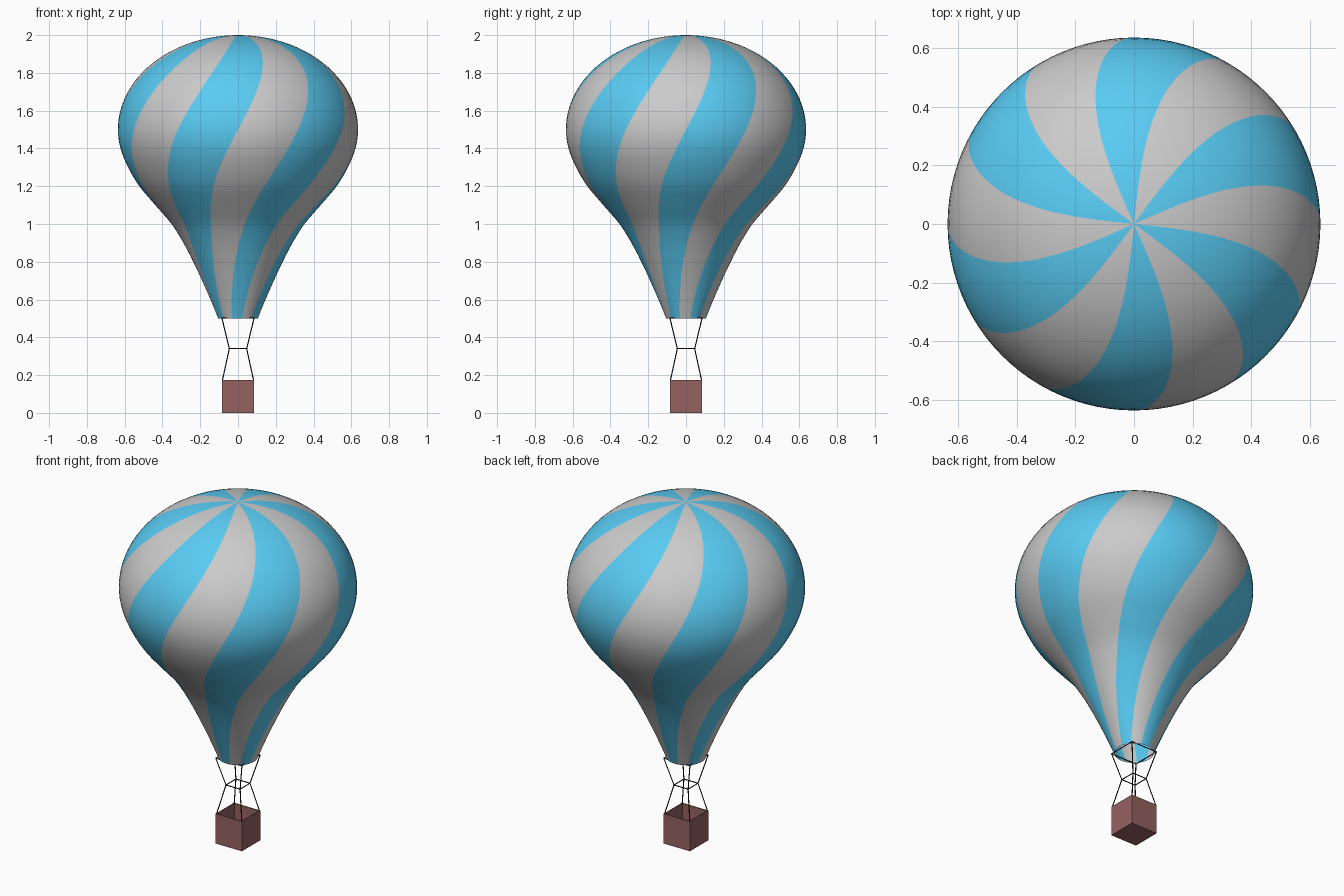
import bpy, bmesh
from math import sin, cos, pi, radians

if "Cube" in bpy.data.objects:
    bpy.data.objects.remove(bpy.data.objects["Cube"])


def material(name, rgb):
    m = bpy.data.materials.new(name)
    m.diffuse_color = (*rgb, 1)
    m.use_nodes = True
    m.node_tree.nodes["Principled BSDF"].inputs["Base Color"].default_value = m.diffuse_color
    return m


def link(name, data):
    ob = bpy.data.objects.new(name, data)
    bpy.context.collection.objects.link(ob)
    return ob


blue = material("blue_fabric", (0.1, 0.6, 0.9))
grey = material("grey_fabric", (0.8, 0.8, 0.8))
brown = material("basket_brown", (0.3, 0.12, 0.12))
black = material("rope_black", (0.01, 0.01, 0.01))

# Envelope profile: flared neck, smoothly interpolated, under an elliptical dome
R, Z_MID, STEP = 0.636, 1.5, 4
neck = [(0.105, 0.5), (0.146, 0.6), (0.19, 0.7), (0.237, 0.8), (0.289, 0.9), (0.352, 1.0),
        (0.438, 1.1), (0.522, 1.2), (0.582, 1.3), (0.622, 1.4), (R, Z_MID)]
ext = [(0.068, 0.4)] + neck + [(0.622, 1.6)]
profile = []
for p0, p1, p2, p3 in zip(ext, ext[1:], ext[2:], ext[3:]):
    for k in range(STEP):
        t = k / STEP
        profile.append(tuple(0.5 * (2 * b + (c - a) * t + (2 * a - 5 * b + 4 * c - d) * t * t
                                    + (3 * b - a - 3 * c + d) * t ** 3)
                             for a, b, c, d in zip(p0, p1, p2, p3)))
DOME = 24
profile += [(R * cos(pi / 2 * k / DOME), Z_MID + 0.5 * sin(pi / 2 * k / DOME)) for k in range(DOME)]

# Envelope surface: columns twist 48 degrees per unit of height, 12 stripes
STRIPES, PER = 12, 8
N = STRIPES * PER
bm = bmesh.new()
rings = []
for r, z in profile:
    start = radians(-6 - 48 * (2 - z))
    rings.append([bm.verts.new((r * sin(start + 2 * pi * j / N), -r * cos(start + 2 * pi * j / N), z))
                  for j in range(N)])
apex = bm.verts.new((0, 0, 2))
for j in range(N):
    k = (j + 1) % N
    faces = [bm.faces.new((a[j], a[k], b[k], b[j])) for a, b in zip(rings, rings[1:])]
    faces.append(bm.faces.new((rings[-1][j], rings[-1][k], apex)))
    for f in faces:
        f.material_index = (j // PER) % 2
        f.smooth = True
me = bpy.data.meshes.new("envelope")
bm.to_mesh(me)
bm.free()
me.materials.append(blue)
me.materials.append(grey)
link("envelope", me)

# Basket: open-topped box with thin walls
W, H = 0.086, 0.175
bm = bmesh.new()
bmesh.ops.create_cube(bm, size=1)
for v in bm.verts:
    v.co = (v.co.x * 2 * W, v.co.y * 2 * W, (v.co.z + 0.5) * H)
top = max(bm.faces, key=lambda f: f.calc_center_median().z)
bmesh.ops.inset_region(bm, faces=[top], thickness=0.01)
well = bmesh.ops.extrude_face_region(bm, geom=[top])["geom"]
bmesh.ops.translate(bm, verts=[g for g in well if isinstance(g, bmesh.types.BMVert)],
                    vec=(0, 0, 0.01 - H))
if top.is_valid:
    bmesh.ops.delete(bm, geom=[top], context="FACES_ONLY")
bmesh.ops.recalc_face_normals(bm, faces=bm.faces)
me = bpy.data.meshes.new("basket")
bm.to_mesh(me)
bm.free()
me.materials.append(brown)
link("basket", me)

# Ropes: four pinched corner lines and two square frames
cu = bpy.data.curves.new("ropes", "CURVE")
cu.dimensions = "3D"
cu.bevel_depth = 0.003
cu.bevel_resolution = 1
cu.use_fill_caps = True
cu.materials.append(black)


def rope(points, cyclic=False):
    s = cu.splines.new("POLY")
    s.points.add(len(points) - 1)
    for p, co in zip(s.points, points):
        p.co = (*co, 1)
    s.use_cyclic_u = cyclic


corners = [(-1, -1), (1, -1), (1, 1), (-1, 1)]
levels = [(0.083, 0.17), (0.046, 0.34), (0.085, 0.502)]
for x, y in corners:
    rope([(x * w, y * w, z) for w, z in levels])
for w, z in levels[1:]:
    rope([(x * w, y * w, z) for x, y in corners], cyclic=True)
link("ropes", cu)
